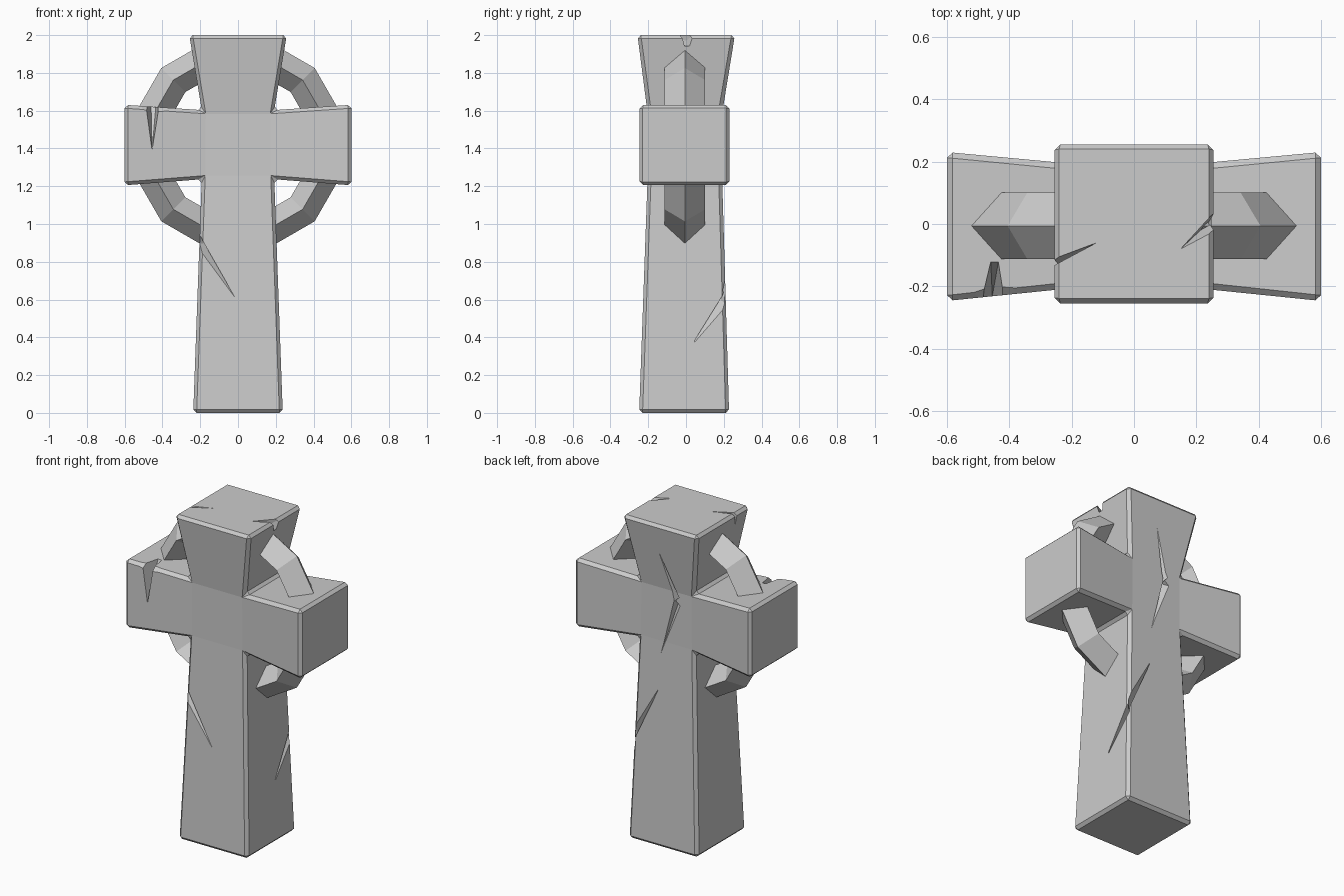
import bpy, bmesh
from math import radians
from mathutils import Vector, Matrix

if "Cube" in bpy.data.objects:
    bpy.data.objects.remove(bpy.data.objects["Cube"])


def mesh_object(name, bm):
    mesh = bpy.data.meshes.new(name)
    bmesh.ops.recalc_face_normals(bm, faces=bm.faces[:])
    bm.to_mesh(mesh)
    bm.free()
    obj = bpy.data.objects.new(name, mesh)
    bpy.context.collection.objects.link(obj)
    return obj


def rect(centre, hx, hy, hz):
    """Box corner position from signs, about a centre."""
    return lambda s: Vector((centre[0] + s[0] * hx, centre[1] + s[1] * hy, centre[2] + s[2] * hz))


# Cross body: a centre block with four flared limbs pulled out of it
bm = bmesh.new()
bmesh.ops.create_cube(bm, size=2)
core = rect((0, -0.006, 1.42), 0.192, 0.197, 0.183)
tips = {  # direction: (centre of the end face, half sizes)
    (1, 0, 0): ((0.6, -0.008, 1.418), 0, 0.239, 0.213),
    (-1, 0, 0): ((-0.6, -0.008, 1.418), 0, 0.239, 0.213),
    (0, 0, 1): ((0, 0.001, 2.0), 0.258, 0.258, 0),
    (0, 0, -1): ((0, -0.01, 0), 0.237, 0.238, 0),
}
bm.normal_update()
limbs = [(f, tips[k]) for f in bm.faces for k in tips if f.normal.dot(Vector(k)) > 0.9]
signs = {}
for face, tip in limbs:
    new = bmesh.ops.extrude_discrete_faces(bm, faces=[face])["faces"][0]
    signs[new] = (tip, [v.co.copy() for v in new.verts])
moved = set()
for face, (tip, cos) in signs.items():
    place = rect(*tip)
    for v, co in zip(face.verts, cos):
        v.co = place(co)
        moved.add(v)
for v in bm.verts:
    if v not in moved:
        v.co = core(v.co)
cross = mesh_object("cross_body", bm)
bevel = cross.modifiers.new("chamfer", "BEVEL")
bevel.width = 0.018
bevel.segments = 1
bevel.limit_method = "ANGLE"
bevel.angle_limit = radians(30)

# Cracks and chips: small convex wedges cut out of the stone
cracks = {
    "shaft_front": [(-0.23, -0.23, 0.98), (-0.24, -0.23, 0.89), (-0.01, -0.228, 0.6),
                    (-0.17, -0.17, 0.9), (-0.22, -0.27, 0.94)],
    "shaft_back": [(0.04, 0.198, 0.97), (0.24, 0.23, 0.68), (0.24, 0.23, 0.56),
                   (0.17, 0.16, 0.63)],
    "shaft_side": [(0.222, 0.03, 0.36), (0.24, 0.24, 0.68), (0.24, 0.24, 0.55),
                   (0.17, 0.17, 0.61)],
    "back_upper": [(0.03, 0.235, 1.84), (-0.09, 0.2, 1.56), (-0.05, 0.21, 1.52),
                   (-0.065, 0.15, 1.53)],
    "back_lower": [(0.05, 0.2, 1.13), (-0.1, 0.2, 1.5), (-0.05, 0.21, 1.54),
                   (-0.065, 0.15, 1.53)],
    "arm_notch": [(-0.495, -0.26, 1.64), (-0.41, -0.26, 1.64), (-0.455, -0.232, 1.39),
                  (-0.46, -0.12, 1.625), (-0.435, -0.12, 1.625), (-0.455, -0.19, 1.58)],
    "arm_chip": [(-0.6, -0.245, 1.635), (-0.46, -0.18, 1.64), (-0.45, -0.25, 1.575),
                 (-0.22, -0.21, 1.61), (-0.45, -0.28, 1.66)],
    "top_left": [(-0.27, -0.14, 2.005), (-0.27, -0.115, 2.005), (-0.12, -0.06, 2.0),
                 (-0.25, -0.13, 1.92)],
    "top_right": [(0.27, -0.02, 2.01), (0.27, 0.05, 2.01), (0.15, -0.08, 2.0),
                  (0.235, 0.0, 1.9), (0.22, 0.0, 1.97)],
}
cutters = []
for name, points in cracks.items():
    bm = bmesh.new()
    for p in points:
        bm.verts.new(p)
    hull = bmesh.ops.convex_hull(bm, input=bm.verts[:])
    bmesh.ops.delete(bm, geom=[v for v in bm.verts if not v.link_faces], context="VERTS")
    cutter = mesh_object("crack_cutter_" + name, bm)
    cutter.hide_render = True
    cut = cross.modifiers.new(name, "BOOLEAN")
    cut.operation = "DIFFERENCE"
    cut.solver = "EXACT"
    cut.object = cutter
    cutters.append(cutter)

# Bake the cuts and remove the helpers
bpy.context.view_layer.update()
baked = bpy.data.meshes.new_from_object(cross.evaluated_get(bpy.context.evaluated_depsgraph_get()))
cross.modifiers.clear()
cross.data = baked
for cutter in cutters:
    bpy.data.objects.remove(cutter)

# Ring: twelve-sided, diamond section, standing upright behind the limbs
bpy.ops.mesh.primitive_torus_add(major_segments=12, minor_segments=4,
                                 major_radius=0.484, minor_radius=0.09)
ring = bpy.context.object
ring.name = "ring"
ring.data.transform(Matrix.Translation((0, -0.006, 1.42)) @ Matrix.Rotation(radians(90), 4, "X")
                    @ Matrix.Rotation(radians(15), 4, "Z") @ Matrix.Diagonal((1, 1, 1.19, 1)))
